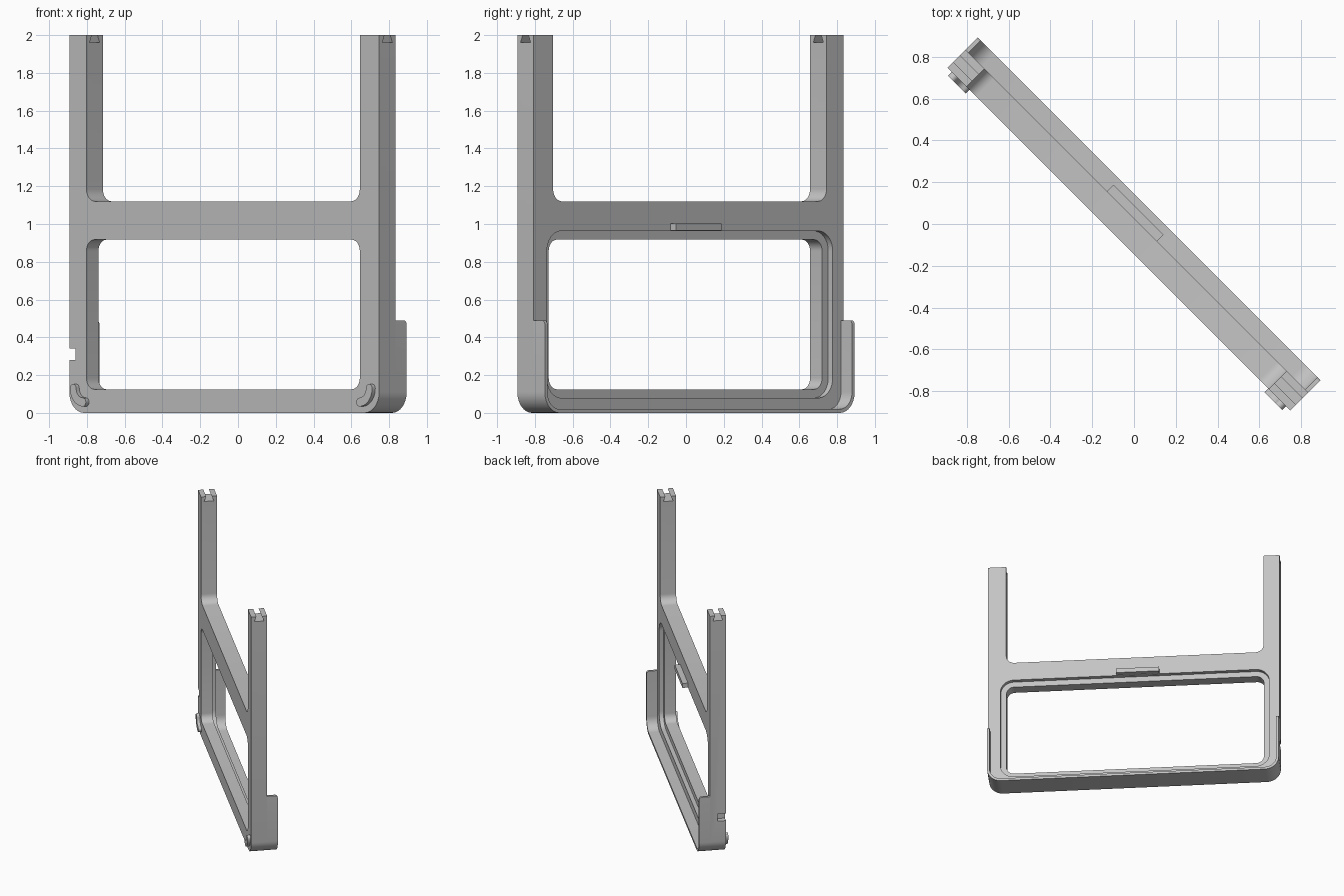
import bpy, bmesh
from math import radians, sin, cos, pi
from mathutils import Vector, Matrix

cube = bpy.data.objects.get("Cube")
if cube:
    bpy.data.objects.remove(cube, do_unlink=True)

grey = bpy.data.materials.new("light grey plastic")
grey.use_nodes = True
COLOUR = (0.55, 0.55, 0.55, 1)
grey.diffuse_color = COLOUR
grey.node_tree.nodes["Principled BSDF"].inputs["Base Color"].default_value = COLOUR

# The frame is built along x, then turned to stand diagonally
TURN = Matrix.Rotation(radians(-45), 4, 'Z')
HALF = 1.16
FRONT, LEDGE, BACK, RIM = -0.103, -0.013, 0.02, 0.103
LEFT_IN, RIGHT_IN = -1.032, 1.015
BAR_LOW, BAR_TOP = 0.917, 1.12


def rounded(corners, steps=8):
    """Turn (a, b, radius) corners into an outline with filleted corners."""
    out = []
    n = len(corners)
    for i, (a, b, r) in enumerate(corners):
        p = Vector((a, b))
        if r == 0:
            out.append(p)
            continue
        d1 = (Vector(corners[i - 1][:2]) - p).normalized()
        d2 = (Vector(corners[(i + 1) % n][:2]) - p).normalized()
        centre = p + (d1 + d2) * r
        for k in range(steps + 1):
            t = k / steps * pi / 2
            out.append(centre - d2 * r * cos(t) - d1 * r * sin(t))
    return out


def rect(a0, b0, a1, b1, r=0):
    return rounded([(a0, b0, r), (a1, b0, r), (a1, b1, r), (a0, b1, r)])


def prism(name, outline, lo, hi, along='Y'):
    """Extrude an outline along Y (outline in x,z) or X (outline in y,z)."""
    def place(p, d):
        return (p[0], d, p[1]) if along == 'Y' else (d, p[0], p[1])
    bm = bmesh.new()
    ends = [[bm.verts.new(place(p, d)) for p in outline] for d in (lo, hi)]
    for ring in ends:
        bm.faces.new(ring)
    n = len(outline)
    for i in range(n):
        j = (i + 1) % n
        bm.faces.new((ends[0][i], ends[0][j], ends[1][j], ends[1][i]))
    bmesh.ops.recalc_face_normals(bm, faces=bm.faces)
    mesh = bpy.data.meshes.new(name)
    bm.to_mesh(mesh)
    bm.free()
    mesh.materials.append(grey)
    ob = bpy.data.objects.new(name, mesh)
    bpy.context.collection.objects.link(ob)
    ob.matrix_world = TURN
    return ob


def activate(ob):
    bpy.ops.object.select_all(action='DESELECT')
    ob.select_set(True)
    bpy.context.view_layer.objects.active = ob


def carve(ob, cutter, operation='DIFFERENCE'):
    bpy.context.view_layer.update()
    mod = ob.modifiers.new("cut", 'BOOLEAN')
    mod.operation = operation
    mod.solver = 'EXACT'
    mod.object = cutter
    activate(ob)
    bpy.ops.object.modifier_apply(modifier=mod.name)
    bpy.data.objects.remove(cutter, do_unlink=True)


# Main frame: two posts, bottom rail and crossbar
frame = prism("frame", rounded([
    (-HALF, 0, 0.11), (HALF, 0, 0.11), (HALF, 2, 0), (RIGHT_IN, 2, 0),
    (RIGHT_IN, BAR_TOP, 0.065), (LEFT_IN, BAR_TOP, 0.065),
    (LEFT_IN, 2, 0), (-HALF, 2, 0)]), FRONT, BACK)

# Window opening, with a wider rebate on the back
carve(frame, prism("opening_cutter",
                   rect(LEFT_IN, 0.125, RIGHT_IN, BAR_LOW, 0.06), -1, 1))
g = 0.046
carve(frame, prism("rebate_cutter",
                   rect(LEFT_IN - g, 0.125 - g, RIGHT_IN + g, BAR_LOW + g, 0.06 + g),
                   LEDGE, 1))

# Dovetail slot across the top of both posts
mid = (FRONT + BACK) / 2
dovetail = [(mid - 0.038, 1.96), (mid + 0.038, 1.96),
            (mid + 0.017, 2.01), (mid - 0.017, 2.01)]
carve(frame, prism("dovetail_cutter", dovetail, -2, 2, 'X'))

# Small notch in the outer edge of one post
carve(frame, prism("notch_cutter", rect(-1.3, 0.28, -HALF + 0.047, 0.34),
                   FRONT - 0.1, FRONT + 0.066))

# Thin U-shaped rim behind the lower half
w = HALF - 0.02
rim = prism("back_rim", rounded([
    (-HALF, 0, 0.11), (HALF, 0, 0.11), (HALF, 0.49, 0), (w, 0.49, 0),
    (w, 0.02, 0.09), (-w, 0.02, 0.09), (-w, 0.49, 0), (-HALF, 0.49, 0)]),
    BACK, RIM + 0.02)
carve(rim, prism("rim_trim", rounded([
    (-0.2, -0.1, 0), (RIM, -0.1, 0), (RIM, 0.49, 0.022), (-0.2, 0.49, 0)]),
    -2, 2, 'X'), 'INTERSECT')

# Tab on the back of the crossbar
tab = prism("crossbar_tab", rect(-0.203, 0.965, 0.137, 1.002), BACK - 0.005, 0.063)


# Curved bosses on the front lower corners
def boss_outline(side, radius=0.073, half=0.023, steps=8):
    centre = Vector((1.035, 0.13))

    def polar(c, r, t):
        return c + Vector((cos(t), sin(t))) * r
    span = [-pi / 2 * k / steps for k in range(steps + 1)]
    end = polar(centre, radius, -pi / 2)
    start = polar(centre, radius, 0)
    pts = [polar(centre, radius + half, t) for t in span]
    pts += [polar(end, half, -pi / 2 - pi * k / steps) for k in range(1, steps)]
    pts += [polar(centre, radius - half, t) for t in reversed(span)]
    pts += [polar(start, half, pi - pi * k / steps) for k in range(1, steps)]
    return [(side * p.x, p.y) for p in pts]


bosses = [prism(name, boss_outline(side), FRONT - 0.024, FRONT + 0.005)
          for name, side in (("left_boss", 1), ("right_boss", -1))]

# Smooth fillets, crisp edges
for ob in [frame, rim, tab] + bosses:
    activate(ob)
    bpy.ops.object.shade_smooth_by_angle(angle=radians(30))
